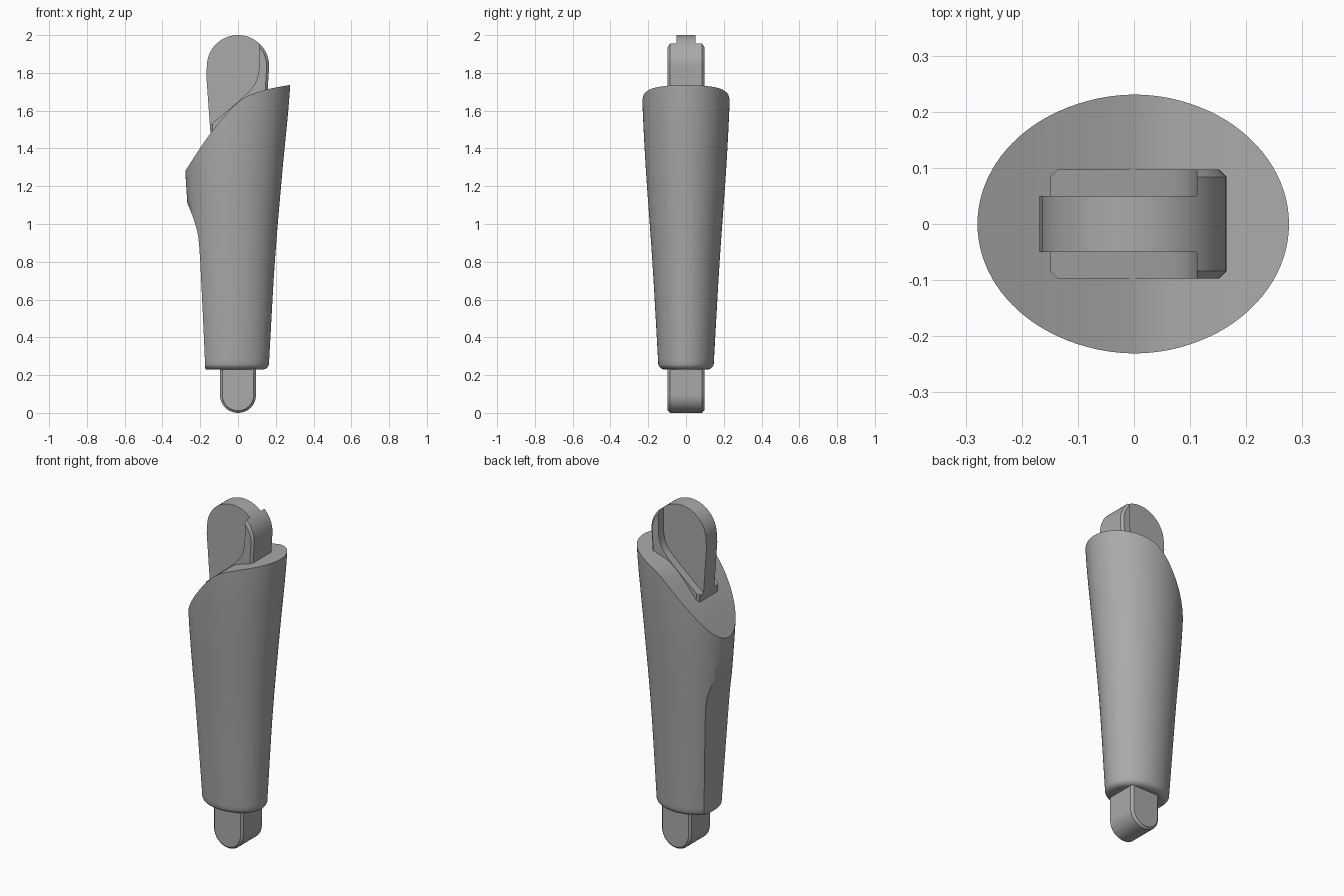
import bpy, bmesh, math
from mathutils import Vector

cube = bpy.data.objects.get("Cube")
if cube:
    bpy.data.objects.remove(cube, do_unlink=True)

grey = bpy.data.materials.new("plain grey")
grey.use_nodes = True
grey.diffuse_color = (0.4, 0.4, 0.4, 1)
grey.node_tree.nodes["Principled BSDF"].inputs["Base Color"].default_value = (0.4, 0.4, 0.4, 1)


def spline(points, steps=6):
    """Smooth curve through the given points."""
    p = [Vector(q) for q in points]
    p = [p[0] * 2 - p[1]] + p + [p[-1] * 2 - p[-2]]
    out = []
    for a, b, c, d in zip(p, p[1:], p[2:], p[3:]):
        for i in range(steps):
            t = i / steps
            out.append((b * 2 + (c - a) * t + (a * 2 - b * 5 + c * 4 - d) * t ** 2
                        + (b * 3 - a - c * 3 + d) * t ** 3) / 2)
    return [tuple(v) for v in out + [p[-2]]]


def arc(cx, cz, r, start, end, n=32):
    angles = [math.radians(start + (end - start) * i / n) for i in range(n + 1)]
    return [(cx + r * math.cos(t), cz + r * math.sin(t)) for t in angles]


def make(name, bm):
    bmesh.ops.recalc_face_normals(bm, faces=bm.faces)
    mesh = bpy.data.meshes.new(name)
    bm.to_mesh(mesh)
    bm.free()
    mesh.materials.append(grey)
    obj = bpy.data.objects.new(name, mesh)
    bpy.context.collection.objects.link(obj)
    return obj


def prism(name, profile, depth):
    """Extrude an x-z profile evenly along y."""
    bm = bmesh.new()
    face = bm.faces.new([bm.verts.new((x, -depth, z)) for x, z in profile])
    new = bmesh.ops.extrude_face_region(bm, geom=[face])["geom"]
    bmesh.ops.translate(bm, vec=(0, 2 * depth, 0),
                        verts=[v for v in new if isinstance(v, bmesh.types.BMVert)])
    return make(name, bm)


def select(obj):
    bpy.ops.object.select_all(action='DESELECT')
    obj.select_set(True)
    bpy.context.view_layer.objects.active = obj


def apply(obj, kind, **settings):
    select(obj)
    mod = obj.modifiers.new(kind.title(), kind)
    for key, value in settings.items():
        setattr(mod, key, value)
    bpy.ops.object.modifier_apply(modifier=mod.name)


def intersect(obj, cutter):
    apply(obj, 'BOOLEAN', object=cutter, operation='INTERSECT', solver='EXACT')
    bpy.data.objects.remove(cutter, do_unlink=True)


def smooth(obj, angle=30):
    select(obj)
    bpy.ops.object.shade_smooth_by_angle(angle=math.radians(angle))


# Tapered oval sleeve: rows of height, centre x, half width, half depth
rows = [(0.23 + 0.035 * (1 - math.cos(t)), -0.021,
         0.151 + 0.035 * math.sin(t), 0.113 + 0.035 * math.sin(t))
        for t in (math.radians(a) for a in range(0, 90, 15))]
rows += spline([(0.28, -0.021, 0.186, 0.148), (0.8, -0.025, 0.22, 0.178),
                (1.28, -0.022, 0.257, 0.212), (1.6, -0.01, 0.276, 0.229),
                (1.82, -0.005, 0.287, 0.235)])
SIDES = 96
bm = bmesh.new()
rings = []
for z, c, a, b in rows:
    angles = [math.tau * i / SIDES for i in range(SIDES)]
    rings.append([bm.verts.new((c + a * math.cos(t), b * math.sin(t), z)) for t in angles])
for low, high in zip(rings, rings[1:]):
    for i in range(SIDES):
        j = (i + 1) % SIDES
        bm.faces.new((low[i], low[j], high[j], high[i]))
bm.faces.new(rings[0])
bm.faces.new(rings[-1])
sleeve = make("sleeve", bm)

# Trim the sleeve: curved slanting top and flattened side
flat_side = spline([(-0.173, 0.23), (-0.19, 0.6), (-0.207, 0.9), (-0.23, 1.01),
                    (-0.264, 1.1), (-0.3, 1.17)])
slant = spline([(-0.31, 1.24), (-0.28, 1.28), (-0.153, 1.47), (0, 1.645),
                (0.127, 1.705), (0.275, 1.736), (0.4, 1.755)])
trim = prism("sleeve_trim", [(-0.173, 0.1)] + flat_side + slant + [(0.4, 0.1)], 0.5)
intersect(sleeve, trim)
smooth(sleeve)

# Lower peg with a rounded end
peg = prism("lower_peg", [(0.095, 0.4)] + [(-0.095, 0.4)] + arc(0, 0.095, 0.095, 180, 360), 0.097)
apply(peg, 'BEVEL', width=0.012, segments=1, limit_method='ANGLE', angle_limit=math.radians(50))
smooth(peg, 25)

# Upper tab with a round head
tab_outline = [(0.135, 1.35), (0.165, 1.835)] + arc(0, 1.835, 0.165, 0, 180)[1:] + [
    (-0.168, 1.79), (-0.14, 1.4), (-0.14, 1.35)]
tab = prism("upper_tab", tab_outline, 0.05)
smooth(tab)

# Wider cheek behind the tab, following a swept diagonal edge
cheek = prism("tab_cheek", tab_outline, 0.097)
apply(cheek, 'BEVEL', width=0.013, segments=1, limit_method='ANGLE', angle_limit=math.radians(50))
sweep = spline([(-0.2, 1.475), (-0.145, 1.525), (0.02, 1.665), (0.085, 1.735),
                (0.108, 1.80), (0.112, 1.88), (0.112, 2.05)])
intersect(cheek, prism("cheek_trim", sweep + [(0.3, 2.05), (0.3, 1.3), (-0.2, 1.3)], 0.3))
smooth(cheek)
